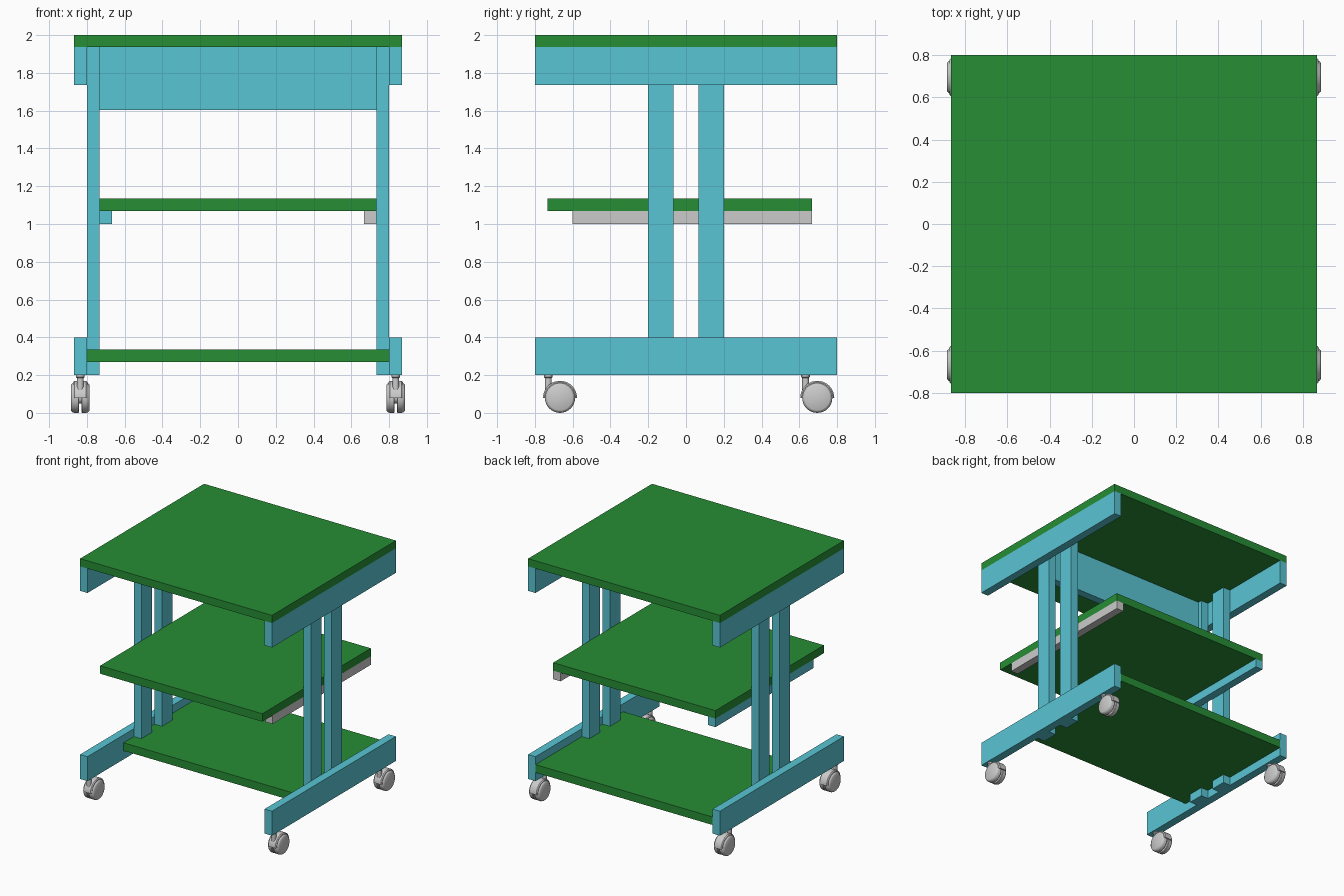
import bpy, bmesh, math
from mathutils import Matrix, Vector

if "Cube" in bpy.data.objects:
    bpy.data.objects.remove(bpy.data.objects["Cube"])


def material(name, rgb):
    m = bpy.data.materials.new(name)
    m.diffuse_color = (*rgb, 1)
    m.use_nodes = True
    m.node_tree.nodes["Principled BSDF"].inputs["Base Color"].default_value = m.diffuse_color
    return m


GREEN = material("green_board", (0.02, 0.27, 0.035))
CYAN = material("cyan_frame", (0.1, 0.56, 0.66))


def finish(bm, name, mat=None, smooth=False):
    bmesh.ops.recalc_face_normals(bm, faces=bm.faces)
    me = bpy.data.meshes.new(name)
    bm.to_mesh(me)
    bm.free()
    ob = bpy.data.objects.new(name, me)
    bpy.context.collection.objects.link(ob)
    if mat:
        me.materials.append(mat)
    if smooth:
        bpy.ops.object.select_all(action='DESELECT')
        ob.select_set(True)
        bpy.context.view_layer.objects.active = ob
        bpy.ops.object.shade_smooth_by_angle(angle=math.radians(35))
    return ob


def box(name, x, y, z, mat=None):
    """Box from (min, max) ranges."""
    bm = bmesh.new()
    bmesh.ops.create_cube(bm, size=1)
    for v in bm.verts:
        v.co = Vector([(r[0] + r[1]) / 2 + c * (r[1] - r[0])
                       for r, c in zip((x, y, z), v.co)])
    return finish(bm, name, mat)


def lathe(name, profile, axis, centre, steps=32):
    """Spin (radius, height) points about the x or z axis."""
    bm = bmesh.new()
    vs = [bm.verts.new((r, 0, h)) for r, h in profile]
    edges = [bm.edges.new(p) for p in zip(vs, vs[1:])]
    bmesh.ops.spin(bm, geom=vs + edges, cent=(0, 0, 0), axis=(0, 0, 1),
                   angle=math.tau, steps=steps)
    bmesh.ops.remove_doubles(bm, verts=bm.verts, dist=1e-5)
    if axis == 'X':
        bm.transform(Matrix.Rotation(math.pi / 2, 4, 'Y'))
    bm.transform(Matrix.Translation(centre))
    return finish(bm, name, smooth=True)


def hood(name, cx, cy, cz, half=0.038, r0=0.076, r1=0.09, n=20):
    """Half-ring fender over a twin wheel, with chamfered outer edges."""
    section = [(-half, r0), (-half, r1 - 0.007), (-half + 0.007, r1),
               (half - 0.007, r1), (half, r1 - 0.007), (half, r0)]
    bm = bmesh.new()
    rings = []
    for i in range(n + 1):
        a = math.pi * i / n
        rings.append([bm.verts.new((cx + x, cy + r * math.cos(a), cz + r * math.sin(a)))
                      for x, r in section])
    k = len(section)
    for a, b in zip(rings, rings[1:]):
        for j in range(k):
            bm.faces.new((a[j], a[(j + 1) % k], b[(j + 1) % k], b[j]))
    bm.faces.new(rings[0])
    bm.faces.new(rings[-1])
    return finish(bm, name, smooth=True)


# Boards
box("table_top", (-0.867, 0.867), (-0.8, 0.8), (1.937, 2.0), GREEN)
box("middle_shelf", (-0.733, 0.733), (-0.733, 0.667), (1.07, 1.135), GREEN)
box("bottom_shelf", (-0.8, 0.8), (-0.333, 0.8), (0.27, 0.335), GREEN)

# Stretcher panel below the top
box("stretcher_panel", (-0.733, 0.733), (-0.167, -0.1), (1.603, 1.937), CYAN)

# Side frames, shelf rails and casters
for s, side in ((-1, "left"), (1, "right")):
    def span(a, b):
        return tuple(sorted((s * a, s * b)))

    box(f"{side}_upper_beam", span(0.8, 0.867), (-0.8, 0.8), (1.737, 1.937), CYAN)
    box(f"{side}_foot_beam", span(0.8, 0.867), (-0.8, 0.8), (0.2, 0.4), CYAN)
    for y, end in ((-0.133, "front"), (0.133, "back")):
        box(f"{side}_{end}_post", span(0.733, 0.8), (y - 0.067, y + 0.067), (0.2, 1.937), CYAN)
    box(f"{side}_shelf_rail", span(0.667, 0.733), (-0.6, 0.667), (1.0, 1.07),
        CYAN if s < 0 else None)

    x = s * 0.835
    for y, end in ((-0.667, "front"), (0.695, "back")):
        tag = f"{side}_{end}_caster"
        # Twin wheels with rounded outer rims
        for w in (-1, 1):
            lathe(f"{tag}_wheel_{'inner' if w == -s else 'outer'}",
                  [(0, 0.006 * w), (0.076, 0.006 * w), (0.08, 0.01 * w), (0.08, 0.032 * w),
                   (0.077, 0.041 * w), (0.071, 0.047 * w), (0.066, 0.05 * w), (0, 0.05 * w)],
                  'X', (x, y, 0.08))
        lathe(f"{tag}_axle", [(0, -0.02), (0.03, -0.02), (0.03, 0.02), (0, 0.02)],
              'X', (x, y, 0.08), 16)
        hood(f"{tag}_hood", x, y, 0.08)
        # Swivel stem with a collar under the beam
        lathe(f"{tag}_stem", [(0, 0.09), (0.018, 0.09), (0.018, 0.185), (0.023, 0.19),
                              (0.023, 0.2), (0, 0.2)], 'Z', (x, y - 0.062, 0), 20)
